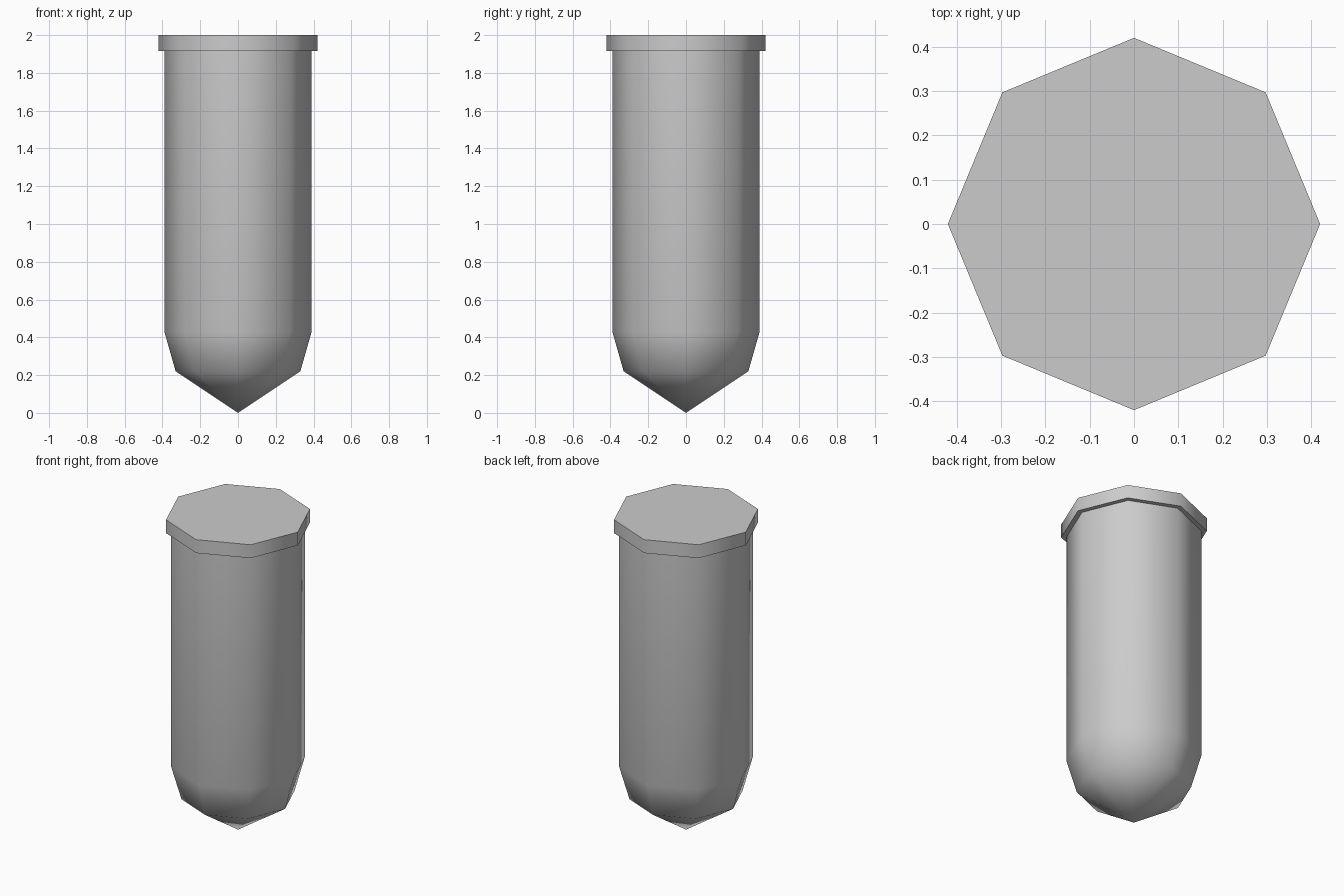
import bpy
import bmesh
from math import cos, sin, tau, radians

if "Cube" in bpy.data.objects:
    bpy.data.objects.remove(bpy.data.objects["Cube"], do_unlink=True)

SIDES = 8

grey = bpy.data.materials.new("light_grey")
grey.use_nodes = True
colour = (0.6, 0.6, 0.6, 1)
grey.diffuse_color = colour
grey.node_tree.nodes["Principled BSDF"].inputs["Base Color"].default_value = colour


def lathe(name, profile):
    """Turn (radius, height) points into a closed eight-sided solid."""
    bm = bmesh.new()
    rings = []
    for r, z in profile:
        if r == 0:
            rings.append([bm.verts.new((0, 0, z))] * SIDES)
        else:
            rings.append([bm.verts.new((r * cos(tau * i / SIDES), r * sin(tau * i / SIDES), z))
                          for i in range(SIDES)])
    for low, high in zip(rings, rings[1:]):
        for i in range(SIDES):
            j = (i + 1) % SIDES
            corners = dict.fromkeys((low[i], low[j], high[j], high[i]))
            bm.faces.new(list(corners))
    # Flat caps on the open ends
    for (r, z), ring in ((profile[0], rings[0]), (profile[-1], rings[-1])):
        if r > 0:
            bm.faces.new(ring)
    bmesh.ops.recalc_face_normals(bm, faces=bm.faces[:])
    mesh = bpy.data.meshes.new(name)
    bm.to_mesh(mesh)
    bm.free()
    mesh.materials.append(grey)
    obj = bpy.data.objects.new(name, mesh)
    bpy.context.collection.objects.link(obj)
    bpy.ops.object.select_all(action="DESELECT")
    obj.select_set(True)
    bpy.context.view_layer.objects.active = obj
    bpy.ops.object.shade_smooth_by_angle(angle=radians(60))
    return obj


# Long tube with a rounded, pointed lower end
lathe("tube_body", [(0, 0), (0.33, 0.22), (0.39, 0.43), (0.39, 1.92)])

# Wider flat cap on top
lathe("top_cap", [(0.42, 1.915), (0.42, 2.0)])
